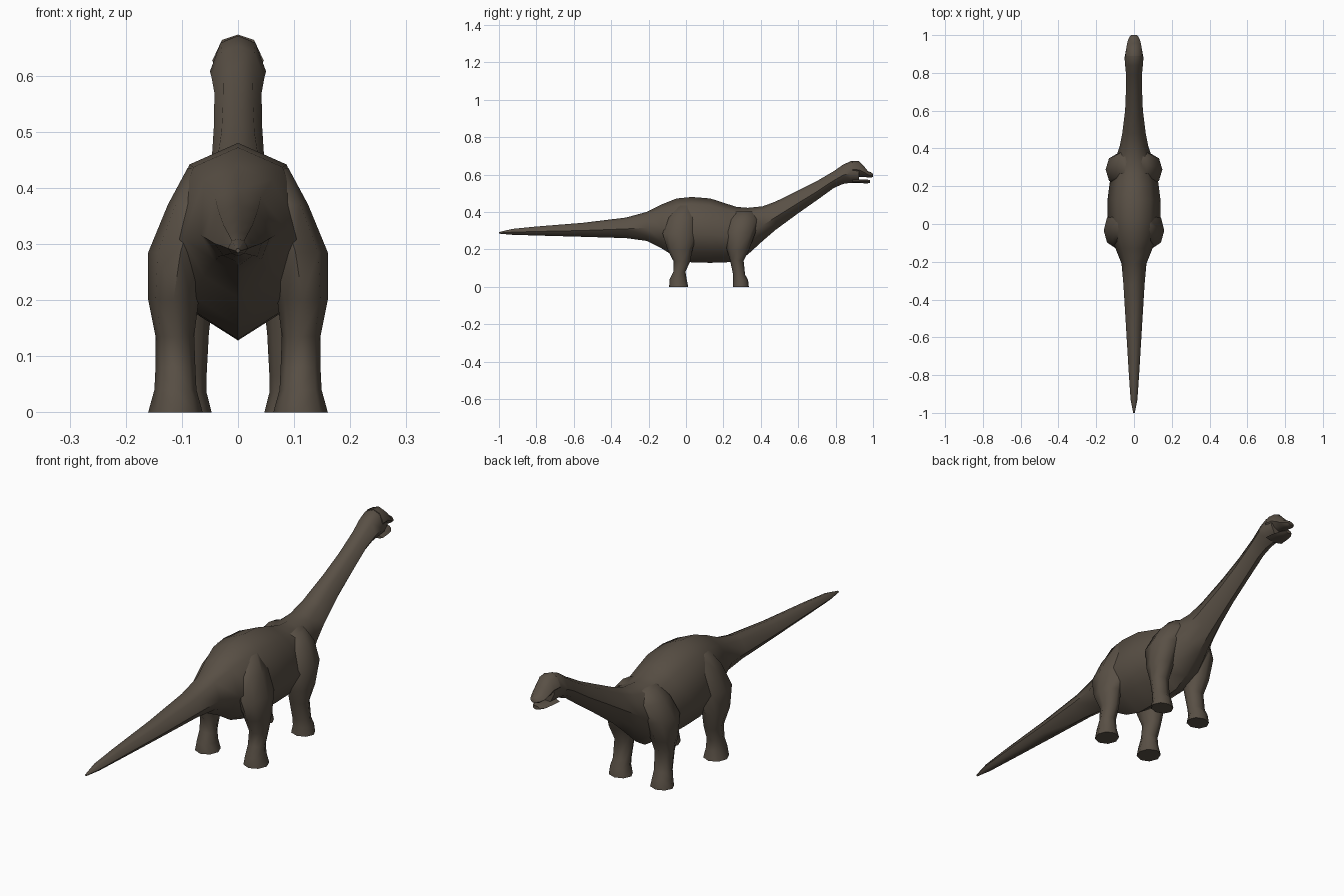
import bpy, bmesh, math

cube = bpy.data.objects.get("Cube")
if cube:
    bpy.data.objects.remove(cube, do_unlink=True)

hide = bpy.data.materials.new("dark brown hide")
hide.use_nodes = True
hide.diffuse_color = (0.1, 0.08, 0.06, 1)
hide.node_tree.nodes["Principled BSDF"].inputs["Base Color"].default_value = hide.diffuse_color
hide.node_tree.nodes["Principled BSDF"].inputs["Roughness"].default_value = 0.8


def loft(name, rings, angle=50):
    """Skin a list of equal point rings and cap both ends."""
    bm = bmesh.new()
    loops = [[bm.verts.new(p) for p in ring] for ring in rings]
    n = len(loops[0])
    for a, b in zip(loops, loops[1:]):
        for i in range(n):
            j = (i + 1) % n
            bm.faces.new((a[i], a[j], b[j], b[i]))
    bm.faces.new(loops[0])
    bm.faces.new(loops[-1])
    bmesh.ops.recalc_face_normals(bm, faces=bm.faces)
    mesh = bpy.data.meshes.new(name)
    bm.to_mesh(mesh)
    bm.free()
    mesh.materials.append(hide)
    obj = bpy.data.objects.new(name, mesh)
    bpy.context.collection.objects.link(obj)
    bpy.ops.object.select_all(action="DESELECT")
    obj.select_set(True)
    bpy.context.view_layer.objects.active = obj
    bpy.ops.object.shade_smooth_by_angle(angle=math.radians(angle))
    return obj


# Ridged eight-sided cross-section, as fractions of half width and half height
half = [(0, 1), (.62, .78), (1, -.1), (.62, -.68), (0, -1)]
section = half + [(-x, z) for x, z in half[3:0:-1]]


def along_y(stations):
    """Each station is y, top, bottom, half width."""
    return [[(x * w, y, (top + low) / 2 + z * (top - low) / 2) for x, z in section]
            for y, top, low, w in stations]


# Tail, trunk, neck and skull in one skin
loft("body", along_y([
    (-1, .292, .284, .004), (-.93, .309, .278, .018), (-.8, .322, .274, .027),
    (-.55, .342, .267, .042), (-.32, .37, .26, .056), (-.21, .4, .245, .066),
    (-.13, .44, .205, .098), (-.05, .472, .155, .128), (.03, .48, .13, .14),
    (.13, .472, .128, .14), (.21, .446, .13, .13), (.27, .427, .136, .12),
    (.33, .422, .172, .104), (.41, .43, .245, .076), (.48, .456, .305, .062),
    (.6, .515, .393, .047), (.7, .565, .463, .043), (.79, .618, .528, .042),
    (.84, .653, .55, .047), (.88, .671, .556, .05), (.925, .671, .556, .042)]))

# Snout and lower jaw, parted at the mouth
loft("upper_snout", along_y([
    (.89, .673, .588, .046), (.925, .671, .588, .042), (.957, .638, .586, .036),
    (.973, .617, .585, .032), (.99, .612, .584, .024), (1, .603, .588, .014)]))
loft("lower_jaw", along_y([
    (.89, .573, .556, .042), (.93, .573, .555, .038),
    (.965, .573, .552, .03), (.985, .571, .555, .015)]))


def legs(name, stations):
    """Each station is z, inner x, outer x, rear y, front y."""
    for side, sign in (("left", 1), ("right", -1)):
        rings = []
        for z, x0, x1, y0, y1 in stations:
            turns = [k * math.tau / 8 for k in range(8)]
            rings.append([(sign * ((x0 + x1) / 2 + math.cos(t) * (x1 - x0) / 2),
                           (y0 + y1) / 2 + math.sin(t) * (y1 - y0) / 2, z) for t in turns])
        loft(f"{side}_{name}", rings, 60)


legs("hind_leg", [
    (0, .063, .16, -.09, .012), (.04, .074, .149, -.088, .004),
    (.08, .076, .147, -.068, -.003), (.135, .078, .147, -.066, .022),
    (.2, .07, .16, -.1, .035), (.285, .045, .16, -.125, .06),
    (.37, .03, .125, -.1, .06), (.435, .02, .09, -.05, .04)])
legs("front_leg", [
    (0, .047, .143, .25, .336), (.035, .056, .137, .252, .332),
    (.065, .056, .133, .252, .316), (.14, .052, .133, .236, .308),
    (.2, .045, .146, .218, .338), (.29, .03, .15, .205, .372),
    (.36, .02, .115, .225, .38), (.405, .01, .075, .26, .36)])
